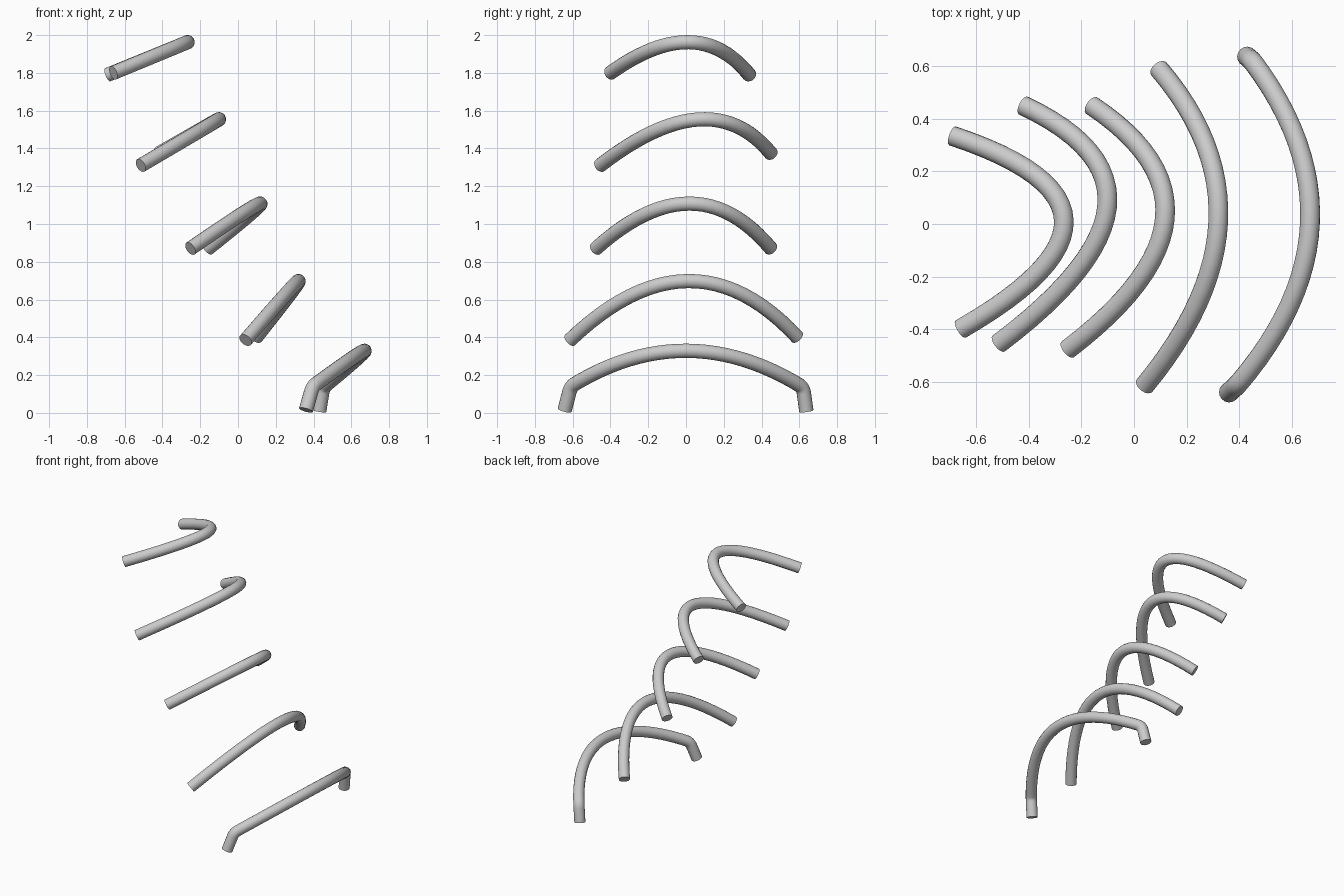
import bpy
from math import radians
from mathutils import Vector

if "Cube" in bpy.data.objects:
    bpy.data.objects.remove(bpy.data.objects["Cube"])

RADIUS = 0.038


def bow(start, pull, end, n=24):
    """Points on a quadratic arc from start to end."""
    a, b, c = Vector(start), Vector(pull), Vector(end)
    return [a * (1 - i / n) ** 2 + b * 2 * (i / n) * (1 - i / n) + c * (i / n) ** 2
            for i in range(n + 1)]


def tube(name, points):
    """Round bar with flat capped ends along a path."""
    cu = bpy.data.curves.new(name, 'CURVE')
    cu.dimensions = '3D'
    cu.bevel_depth = RADIUS
    cu.bevel_resolution = 6
    cu.use_fill_caps = True
    sp = cu.splines.new('POLY')
    sp.points.add(len(points) - 1)
    for p, co in zip(sp.points, points):
        p.co = (*co, 1)
    ob = bpy.data.objects.new(name, cu)
    bpy.context.collection.objects.link(ob)
    bpy.ops.object.select_all(action='DESELECT')
    ob.select_set(True)
    bpy.context.view_layer.objects.active = ob
    bpy.ops.object.convert(target='MESH')
    bpy.ops.object.shade_smooth_by_angle(angle=radians(40))


def rounded_foot(foot, corner, toward):
    """Short leg from the foot up into a tight bend."""
    f, c, t = Vector(foot), Vector(corner), Vector(toward)
    a = c + (f - c).normalized() * 0.03
    b = c + (t - c).normalized() * 0.03
    return [f] + bow(a, c, b, 4)


# four plain bowed bars, top to bottom
bars = [
    ((-0.66, -0.40, 1.80), (0.141, 0.06, 2.13), (-0.69, 0.335, 1.79)),
    ((-0.515, -0.455, 1.31), (0.262, 0.13, 1.765), (-0.42, 0.45, 1.373)),
    ((-0.252, -0.477, 0.87), (0.44, 0.05, 1.346), (-0.16, 0.45, 0.87)),
    ((0.04, -0.615, 0.385), (0.573, 0.03, 1.003), (0.095, 0.59, 0.40)),
]
for i, bar in enumerate(bars):
    tube(f"bowed_bar_{i + 1}", bow(*bar))

# lowest bar with bent feet
arc = bow((0.395, -0.61, 0.14), (0.916, 0.0, 0.52), (0.45, 0.62, 0.135))
left = rounded_foot((0.36, -0.642, 0.015), arc[0], arc[1])
right = rounded_foot((0.43, 0.637, 0.01), arc[-1], arc[-2])
tube("footed_bar", left + arc[1:-1] + right[::-1])
